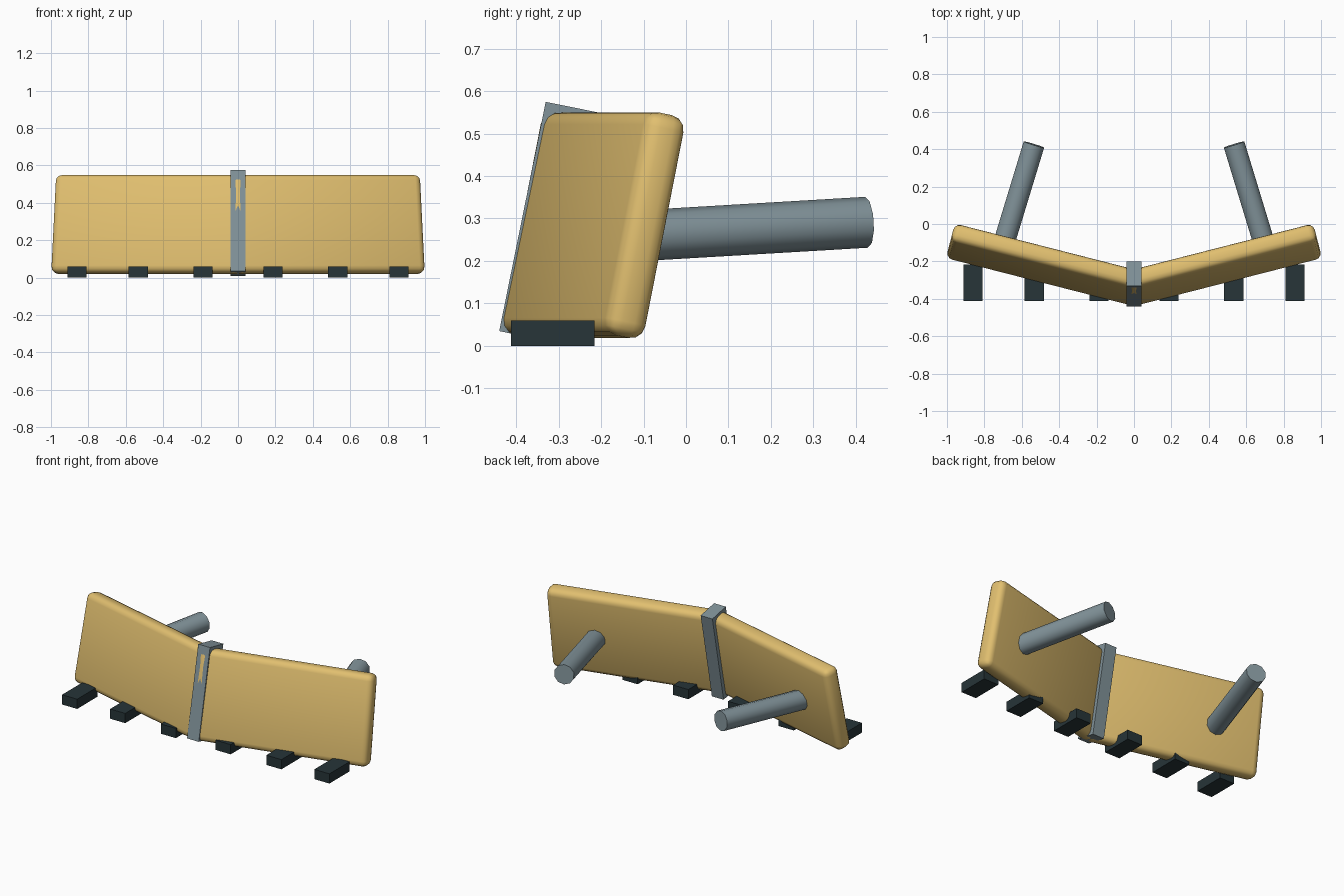
import bpy
import math
from mathutils import Vector

if "Cube" in bpy.data.objects:
    bpy.data.objects.remove(bpy.data.objects["Cube"])

LEAN, SWEEP = -0.2, 0.25


def material(name, color):
    m = bpy.data.materials.new(name)
    m.diffuse_color = (*color, 1)
    m.use_nodes = True
    m.node_tree.nodes["Principled BSDF"].inputs["Base Color"].default_value = m.diffuse_color
    return m


yellow = material("yellow_paint", (0.75, 0.52, 0.16))
steel = material("steel", (0.22, 0.29, 0.32))
dark = material("dark_steel", (0.02, 0.035, 0.04))


def box(name, loc, size, mat, rot=(0, 0, 0), bevel=0):
    bpy.ops.mesh.primitive_cube_add(size=1, location=loc, rotation=rot)
    ob = bpy.context.object
    ob.name = name
    ob.scale = size
    bpy.ops.object.transform_apply(location=False, rotation=False, scale=True)
    ob.data.materials.append(mat)
    if bevel:
        mod = ob.modifiers.new("bevel", "BEVEL")
        mod.width = bevel
        mod.segments = 3
        bpy.ops.object.modifier_apply(modifier=mod.name)
        bpy.ops.object.shade_smooth_by_angle(angle=math.radians(40))
    return ob


def rod(name, start, end, radius, mat, sides=10):
    a, b = Vector(start), Vector(end)
    d = b - a
    bpy.ops.mesh.primitive_cylinder_add(vertices=sides, radius=radius, depth=d.length,
                                        location=(a + b) / 2,
                                        rotation=d.to_track_quat("Z", "Y").to_euler())
    ob = bpy.context.object
    ob.name = name
    ob.data.materials.append(mat)
    bpy.ops.object.shade_smooth_by_angle(angle=math.radians(40))


for side, s in (("right", 1), ("left", -1)):
    # swept, leaning blade wing
    box(f"blade_wing_{side}", (s * 0.476, -0.219, 0.284), (1.044, 0.10, 0.535),
        yellow, (LEAN, 0, s * SWEEP), 0.035)
    # push arm behind the wing
    rod(f"push_arm_{side}", (s * 0.71, -0.15, 0.257), (s * 0.535, 0.425, 0.291), 0.06, steel)
    # skid shoes under the wing
    for i, x in enumerate((0.187, 0.533, 0.861)):
        box(f"skid_shoe_{side}_{i + 1}", (s * x, -0.314, 0.03), (0.103, 0.196, 0.06), dark)

# centre strip covering the joint
box("centre_strip", (0, -0.32, 0.2915), (0.08, 0.133, 0.551), steel, (LEAN, 0, 0))
